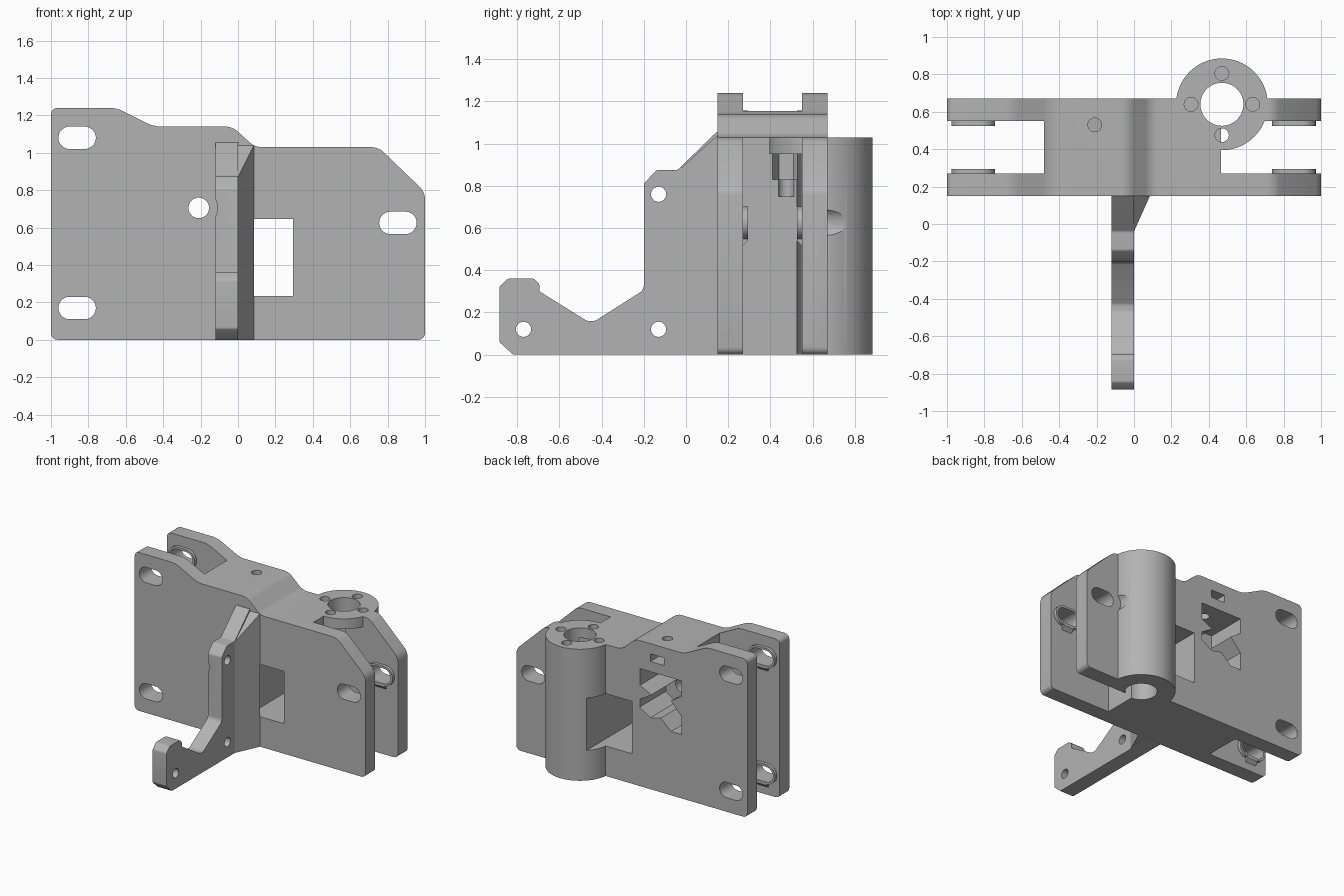
import bpy, bmesh
from math import pi, cos, sin

if "Cube" in bpy.data.objects:
    bpy.data.objects.remove(bpy.data.objects["Cube"])

grey = bpy.data.materials.new("plain grey")
grey.use_nodes = True
grey.diffuse_color = (0.45, 0.45, 0.45, 1)
grey.node_tree.nodes["Principled BSDF"].inputs["Base Color"].default_value = (0.45, 0.45, 0.45, 1)

# maps a flat point (u, v) at depth t to space for each extrusion axis
PLACE = {"x": lambda u, v, t: (t, u, v),
         "y": lambda u, v, t: (u, t, v),
         "z": lambda u, v, t: (u, v, t)}


def prism(name, pts, axis, a, b, bevel=0):
    """Extrude a flat outline from a to b, optionally rounding its corners."""
    bm = bmesh.new()
    low, high = [[bm.verts.new(PLACE[axis](u, v, t)) for u, v in pts] for t in (a, b)]
    bm.faces.new(low)
    bm.faces.new(high)
    n = len(pts)
    for i in range(n):
        j = (i + 1) % n
        bm.faces.new((low[i], low[j], high[j], high[i]))
    if bevel:
        edges = [bm.edges.get((p, q)) for p, q in zip(low, high)]
        bmesh.ops.bevel(bm, geom=edges, offset=bevel, segments=4, profile=0.5, affect="EDGES")
    bmesh.ops.recalc_face_normals(bm, faces=bm.faces)
    mesh = bpy.data.meshes.new(name)
    bm.to_mesh(mesh)
    bm.free()
    mesh.materials.append(grey)
    ob = bpy.data.objects.new(name, mesh)
    bpy.context.collection.objects.link(ob)
    return ob


def box(x0, x1, y0, y1, z0, z1):
    return prism("block", [(x0, y0), (x1, y0), (x1, y1), (x0, y1)], "z", z0, z1)


def rod(u, v, r, axis, a, b, n=48, turn=0):
    ring = [(u + r * cos(turn + 2 * pi * i / n), v + r * sin(turn + 2 * pi * i / n)) for i in range(n)]
    return prism("rod", ring, axis, a, b)


def stadium(x, z, half, r, a, b, n=16):
    """Long rounded slot shape running along x, extruded along y."""
    pts = []
    for side, start in ((1, -pi / 2), (-1, pi / 2)):
        pts += [(x + side * half + r * cos(start + pi * i / n),
                 z + r * sin(start + pi * i / n)) for i in range(n + 1)]
    return prism("slot", pts, "y", a, b)


def combine(target, tool, operation="DIFFERENCE"):
    mod = target.modifiers.new("bool", "BOOLEAN")
    mod.object, mod.operation, mod.solver = tool, operation, "EXACT"
    bpy.context.view_layer.update()
    done = bpy.data.meshes.new_from_object(target.evaluated_get(bpy.context.evaluated_depsgraph_get()))
    target.modifiers.clear()
    target.data = done
    bpy.data.objects.remove(tool)


# main block with stepped top
body = prism("carriage_body", [(-1, 0), (1, 0), (1, 0.79), (0.75, 1.03), (0.09, 1.03), (-0.03, 1.14),
                               (-0.45, 1.14), (-0.65, 1.24), (-1, 1.24)], "y", 0.15, 0.67, 0.035)

# side gaps that leave paired plates, and the upright bearing tube
combine(body, box(-1.1, -0.48, 0.27, 0.55, -0.1, 1.4))
combine(body, box(0.465, 1.1, 0.27, 0.55, -0.1, 1.4))
TX, TY = 0.47, 0.64
combine(body, rod(TX, TY, 0.245, "z", 0, 1.03, 96), "UNION")
combine(body, box(0.465, 1.1, 0.27, 0.55, -0.1, 0.95))
combine(body, rod(TX, TY, 0.115, "z", -0.1, 1.2))
for i in range(4):
    x, y = TX + 0.165 * cos(i * pi / 2), TY + 0.165 * sin(i * pi / 2)
    combine(body, rod(x, y, 0.037, "z", 0.75, 1.2, 24))
combine(body, rod(TX, TY - 0.165, 0.068, "z", 0.83, 0.95, 6, pi / 6))

# window, round sight hole, top screw hole and its nut pocket
combine(body, box(0, 0.295, 0, 1, 0.235, 0.645))
combine(body, rod(-0.21, 0.705, 0.055, "y", 0, 1))
combine(body, rod(-0.21, 0.53, 0.037, "z", 0.8, 1.3, 24))
combine(body, box(-0.28, -0.16, 0.46, 0.8, 1.0, 1.06))

# belt pocket cut into the back
pocket = [(-0.43, 0.5), (-0.34, 0.5), (-0.25, 0.58), (-0.16, 0.56), (-0.07, 0.62), (-0.07, 0.68),
          (-0.17, 0.74), (-0.07, 0.79), (-0.07, 0.92), (-0.43, 0.92), (-0.43, 0.8),
          (-0.34, 0.74), (-0.43, 0.64)]
combine(body, prism("pocket", pocket, "y", 0.35, 0.8))

# rounded bolt slots with raised rims and small ramps inside the gaps
for x, z in ((-0.86, 1.08), (-0.86, 0.17), (0.855, 0.625)):
    for wall, face in ((0.26, 0.295), (0.56, 0.525)):
        combine(body, stadium(x, z, 0.04, 0.077, min(wall, face), max(wall, face)), "UNION")
        ramp = [(wall, z - 0.12), (wall, z - 0.03), (face, z - 0.03), (face, z - 0.085)]
        combine(body, prism("ramp", ramp, "x", x - 0.045, x + 0.045), "UNION")
    combine(body, stadium(x, z, 0.04, 0.06, 0, 1))
combine(body, stadium(0.865, 0.625, 0.1, 0.08, 0.67, 1))

# hooked front arm
arm = prism("front_arm", [(0.15, 0), (-0.82, 0), (-0.885, 0.06), (-0.885, 0.32), (-0.845, 0.36),
                          (-0.72, 0.36), (-0.695, 0.335), (-0.695, 0.3), (-0.47, 0.16), (-0.43, 0.16),
                          (-0.21, 0.3), (-0.2, 0.32), (-0.2, 0.81), (-0.14, 0.875), (-0.04, 0.875),
                          (0.15, 1.06)], "x", -0.12, 0, 0.008)
for y, z in ((-0.77, 0.12), (-0.13, 0.12), (-0.13, 0.76)):
    combine(arm, rod(y, z, 0.036, "x", -0.5, 0.5, 24))
combine(arm, rod(-0.21, 0.705, 0.1, "y", -0.5, 0.149))

# tapered rib bracing the arm, with a sloping top
rib = prism("arm_rib", [(0, -0.04), (0.085, 0.15), (0, 0.15)], "z", 0, 1)
for v in rib.data.vertices:
    if v.co.z > 0.5:
        v.co.z = 0.87 if v.co.y < 0 else 1.04

for ob in (body, arm, rib):
    bpy.ops.object.select_all(action="DESELECT")
    ob.select_set(True)
    bpy.context.view_layer.objects.active = ob
    bpy.ops.object.shade_smooth_by_angle(angle=0.5)
